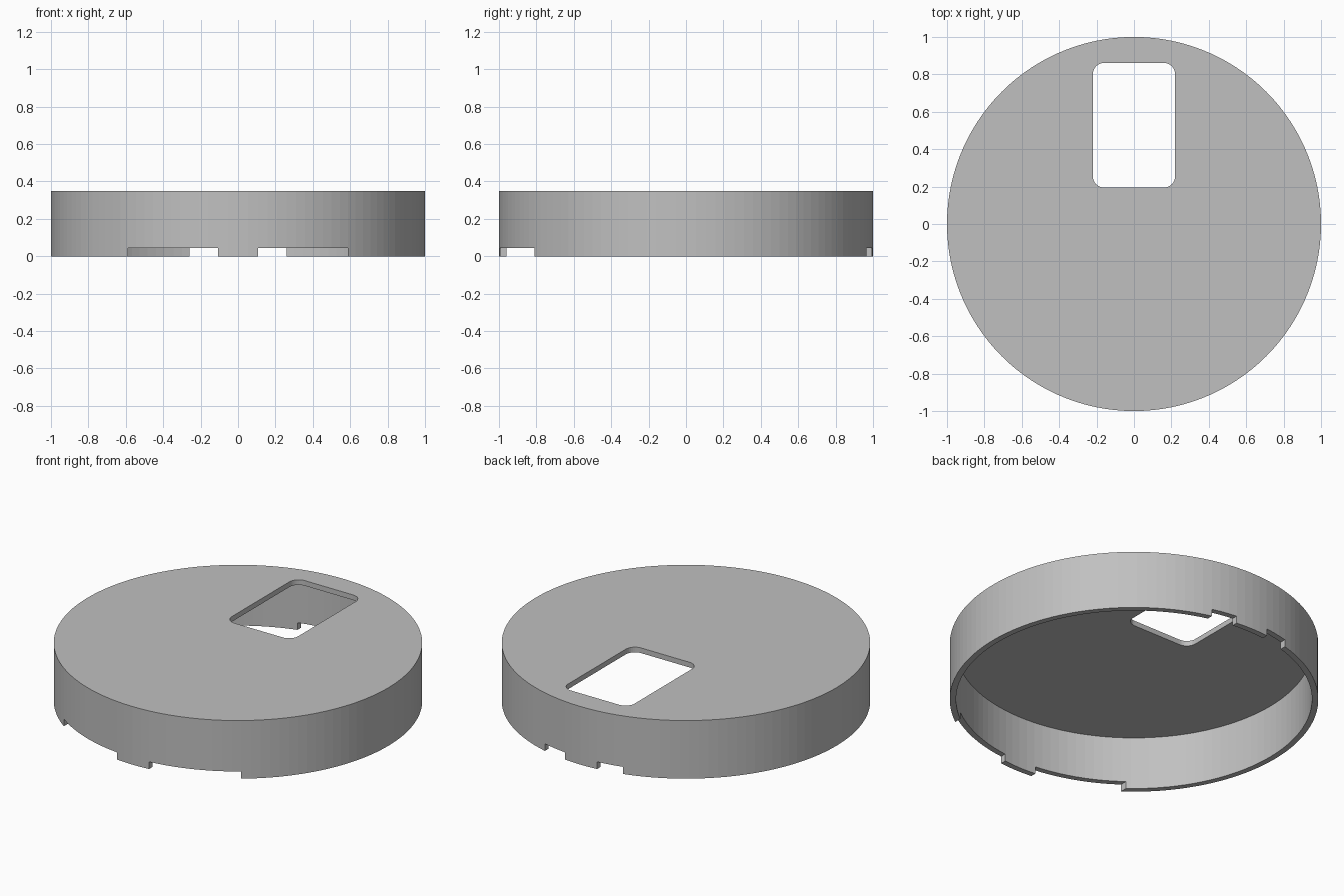
import bpy, bmesh
from math import sin, cos, pi

default = bpy.data.objects.get("Cube")
if default:
    bpy.data.objects.remove(default, do_unlink=True)

HEIGHT, TOP, INNER = 0.348, 0.031, 0.966
NOTCH = 0.043
SEGMENTS = 120

grey = bpy.data.materials.new("plain grey")
grey.use_nodes = True
colour = (0.53, 0.53, 0.53, 1)
grey.diffuse_color = colour
grey.node_tree.nodes["Principled BSDF"].inputs["Base Color"].default_value = colour


def prism(name, outline, low, high):
    """Extrude a flat outline from height low to height high."""
    bm = bmesh.new()
    base = bm.faces.new([bm.verts.new((x, y, low)) for x, y in outline])
    extruded = bmesh.ops.extrude_face_region(bm, geom=[base], use_keep_orig=True)
    tops = [v for v in extruded["geom"] if isinstance(v, bmesh.types.BMVert)]
    bmesh.ops.translate(bm, verts=tops, vec=(0, 0, high - low))
    bmesh.ops.recalc_face_normals(bm, faces=bm.faces)
    mesh = bpy.data.meshes.new(name)
    bm.to_mesh(mesh)
    bm.free()
    mesh.materials.append(grey)
    obj = bpy.data.objects.new(name, mesh)
    bpy.context.collection.objects.link(obj)
    return obj


def circle(radius):
    steps = [2 * pi * i / SEGMENTS for i in range(SEGMENTS)]
    return [(radius * cos(a), radius * sin(a)) for a in steps]


def rectangle(x0, x1, y0, y1):
    return [(x0, y0), (x1, y0), (x1, y1), (x0, y1)]


def rounded_rectangle(x0, x1, y0, y1, r, steps=8):
    centres = [(x1 - r, y1 - r), (x0 + r, y1 - r), (x0 + r, y0 + r), (x1 - r, y0 + r)]
    return [(cx + r * cos(a), cy + r * sin(a))
            for k, (cx, cy) in enumerate(centres)
            for a in [(k + i / steps) * pi / 2 for i in range(steps + 1)]]


# Solid disc that becomes the hollow lid
lid = prism("round_lid", circle(1), 0, HEIGHT)

# Cavity below the top plate, and the rounded window through it
cutters = [
    prism("cavity_cutter", circle(INNER), -0.1, HEIGHT - TOP),
    prism("window_cutter", rounded_rectangle(-0.22, 0.22, 0.195, 0.861, 0.06), 0.2, 0.5),
]

# Rim notches: wide pair at the front, narrow pair at the back
for side in (-1, 1):
    for name, far, y0, y1 in (("front", 0.587, -1.1, -0.5), ("back", 0.258, 0.5, 1.1)):
        x0, x1 = sorted((side * 0.107, side * far))
        cutters.append(prism(name + "_notch_cutter", rectangle(x0, x1, y0, y1), -0.1, NOTCH))

for cutter in cutters:
    cutter.hide_render = True
    cut = lid.modifiers.new(cutter.name, "BOOLEAN")
    cut.operation = "DIFFERENCE"
    cut.solver = "EXACT"
    cut.object = cutter

# Bake the cuts and drop the cutters
bpy.context.view_layer.update()
graph = bpy.context.evaluated_depsgraph_get()
result = bpy.data.meshes.new_from_object(lid.evaluated_get(graph))
lid.modifiers.clear()
lid.data = result
lid.data.materials.clear()
lid.data.materials.append(grey)
for face in lid.data.polygons:
    face.material_index = 0
for cutter in cutters:
    bpy.data.objects.remove(cutter, do_unlink=True)
